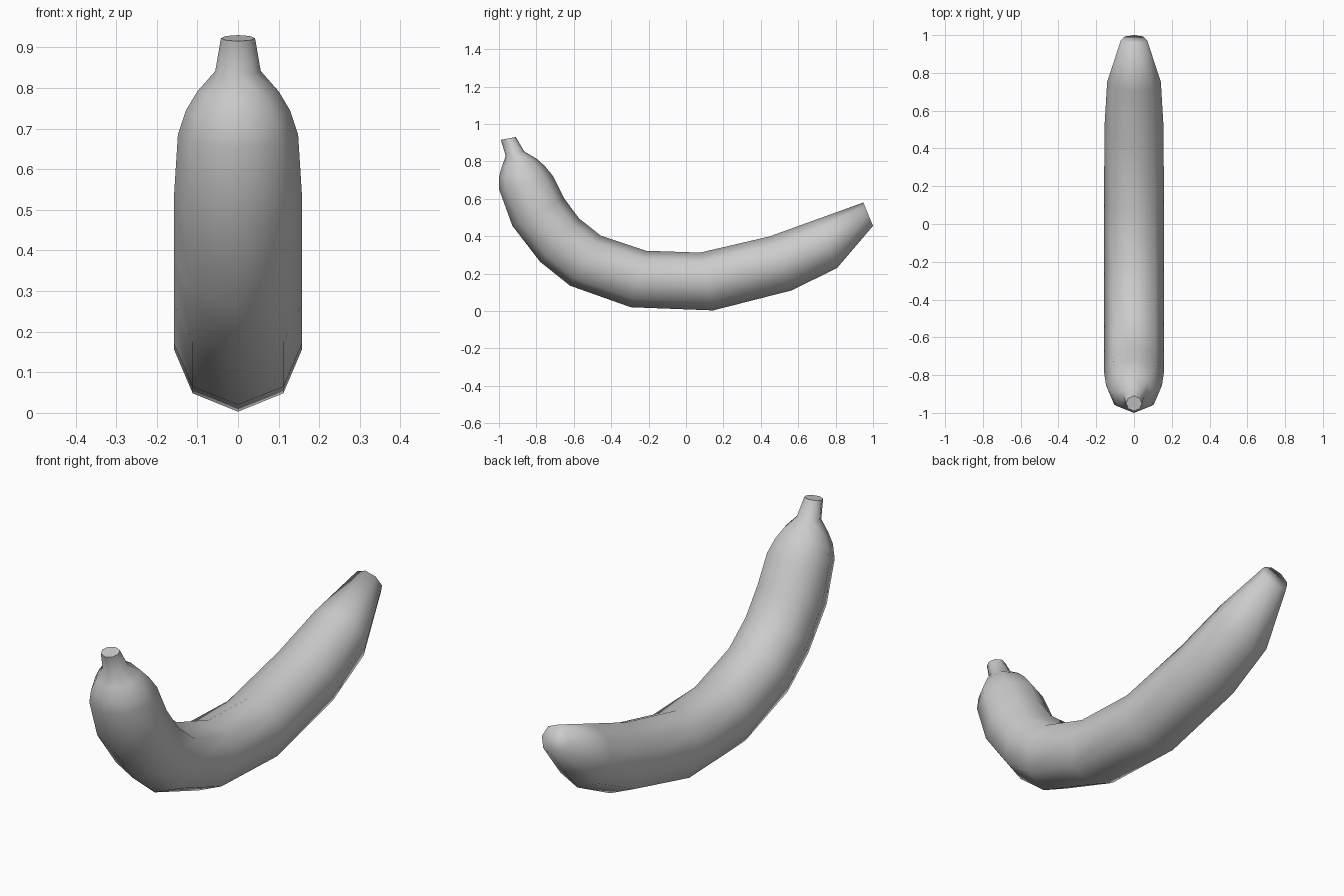
import bpy, bmesh, math
from mathutils import Vector

if "Cube" in bpy.data.objects:
    bpy.data.objects.remove(bpy.data.objects["Cube"])

SIDES = 8
# Cross-sections from stem to blossom end:
# outer edge (y, z), inner edge (y, z), half width in x
sections = [
    (-0.990, 0.915, -0.910, 0.930, 0.042),
    (-0.964, 0.830, -0.865, 0.853, 0.056),
    (-0.985, 0.770, -0.797, 0.813, 0.100),
    (-1.000, 0.715, -0.755, 0.775, 0.128),
    (-0.999, 0.650, -0.710, 0.720, 0.148),
    (-0.928, 0.455, -0.650, 0.600, 0.158),
    (-0.780, 0.263, -0.572, 0.495, 0.158),
    (-0.620, 0.135, -0.455, 0.402, 0.158),
    (-0.295, 0.020, -0.215, 0.322, 0.158),
    (0.145, 0.003, 0.075, 0.312, 0.158),
    (0.565, 0.110, 0.445, 0.398, 0.157),
    (0.808, 0.230, 0.700, 0.490, 0.142),
    (1.000, 0.455, 0.948, 0.580, 0.069),
]

bm = bmesh.new()


def ring(oy, oz, iy, iz, half):
    outer, inner = Vector((0, oy, oz)), Vector((0, iy, iz))
    mid, arm = (outer + inner) / 2, (outer - inner) / 2
    verts = []
    for k in range(SIDES):
        a = 2 * math.pi * k / SIDES
        verts.append(bm.verts.new(mid + arm * math.cos(a) + Vector((half * math.sin(a), 0, 0))))
    return verts


# Peel: bridge the rings, then close both ends
rings = [ring(*s) for s in sections]
for a, b in zip(rings, rings[1:]):
    for k in range(SIDES):
        n = (k + 1) % SIDES
        bm.faces.new((a[k], a[n], b[n], b[k]))
stem_cap = bm.faces.new(rings[0])
bm.faces.new(rings[-1])
bmesh.ops.recalc_face_normals(bm, faces=bm.faces)

# Smooth everywhere except the cut end of the stem
for f in bm.faces:
    f.smooth = True
for e in stem_cap.edges:
    e.smooth = False

mesh = bpy.data.meshes.new("banana")
bm.to_mesh(mesh)
bm.free()
bpy.context.collection.objects.link(bpy.data.objects.new("banana", mesh))
